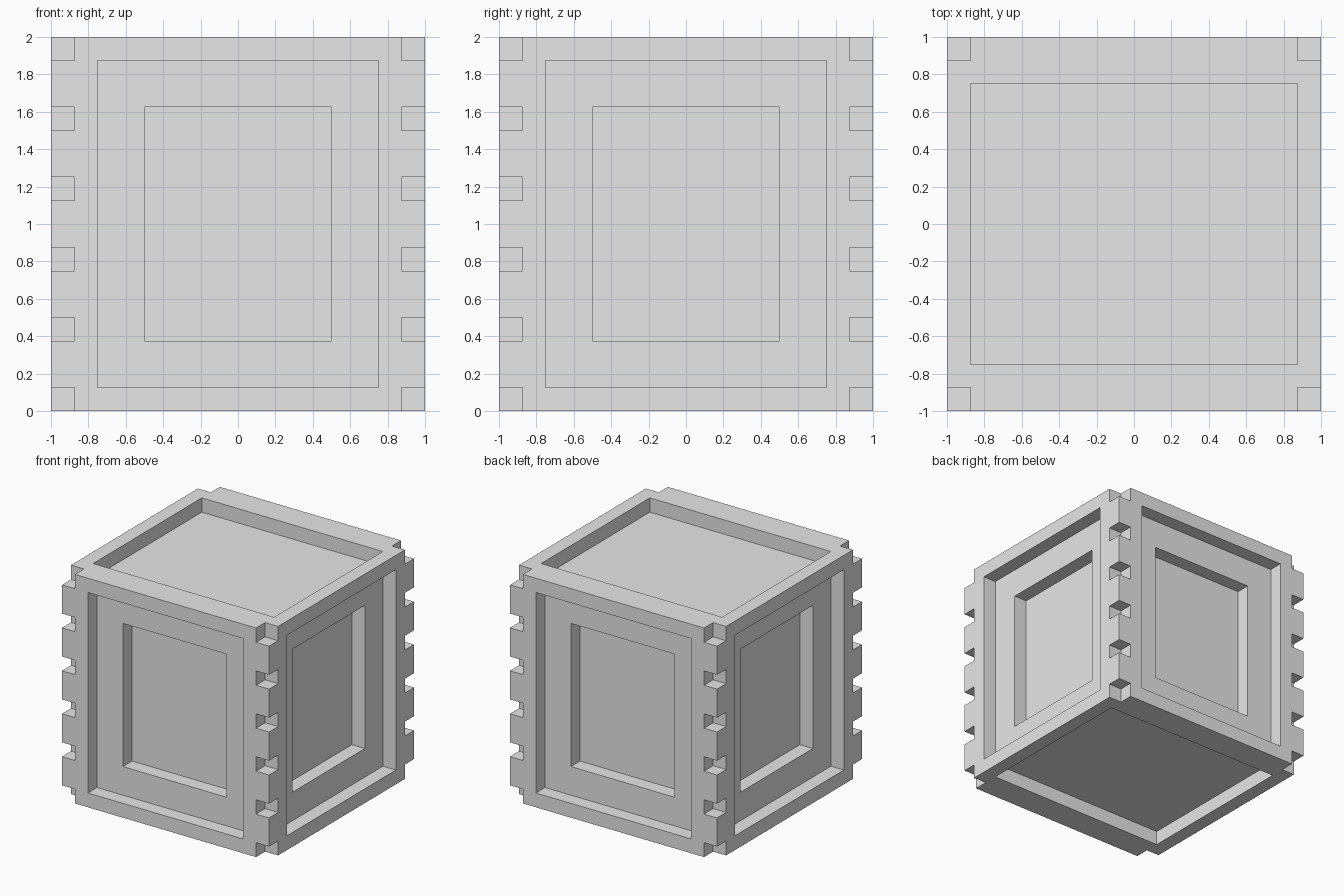
import bpy
import bmesh
from mathutils import Matrix, Vector

default = bpy.data.objects.get("Cube")
if default:
    bpy.data.objects.remove(default, do_unlink=True)

STEP = 0.125   # wall thickness, notch size and recess depth
OVER = 0.1     # how far cutters reach outside the crate


def add_box(bm, low, high):
    low, high = Vector(low), Vector(high)
    place = Matrix.Translation((low + high) / 2) @ Matrix.Diagonal((*(high - low), 1))
    bmesh.ops.create_cube(bm, size=1, matrix=place)


def make_object(name, bm):
    mesh = bpy.data.meshes.new(name)
    bm.to_mesh(mesh)
    bm.free()
    obj = bpy.data.objects.new(name, mesh)
    bpy.context.collection.objects.link(obj)
    return obj


def add_side_boxes(bm, half_width, bottom, top, floor):
    # The same box on each of the four sides
    for turn in range(4):
        side = bmesh.new()
        add_box(side, (-half_width, -1 - OVER, bottom), (half_width, -floor, top))
        side.transform(Matrix.Rotation(turn * 1.5707963268, 4, "Z"))
        temp = bpy.data.meshes.new("side_cut")
        side.to_mesh(temp)
        side.free()
        bm.from_mesh(temp)
        bpy.data.meshes.remove(temp)


# Solid crate body
bm = bmesh.new()
add_box(bm, (-1, -1, 0), (1, 1, 2))
crate = make_object("crate", bm)

# Outer recesses on the sides, top and underside
outer = bmesh.new()
add_side_boxes(outer, 0.75, STEP, 2 - STEP, 1 - STEP)
add_box(outer, (-0.875, -0.75, 2 - STEP), (0.875, 0.75, 2 + OVER))
add_box(outer, (-0.875, -0.75, -OVER), (0.875, 0.75, STEP))

# Deeper panels inside the side recesses
inner = bmesh.new()
add_side_boxes(inner, 0.5, 0.375, 1.625, 1 - 2 * STEP)

# Square notches up the four corner edges
notches = bmesh.new()
for sx in (-1, 1):
    for sy in (-1, 1):
        for i in range(6):
            z = i * 3 * STEP
            xs = sorted((sx * (1 - STEP), sx * (1 + OVER)))
            ys = sorted((sy * (1 - STEP), sy * (1 + OVER)))
            bottom = -OVER if i == 0 else z
            top = 2 + OVER if i == 5 else z + STEP
            add_box(notches, (xs[0], ys[0], bottom), (xs[1], ys[1], top))

# Cut everything out of the body
cutters = [make_object("recess_cutter", outer), make_object("panel_cutter", inner),
           make_object("notch_cutter", notches)]
for cutter in cutters:
    cutter.hide_render = True
    cut = crate.modifiers.new(cutter.name, "BOOLEAN")
    cut.operation = "DIFFERENCE"
    cut.solver = "EXACT"
    cut.object = cutter

# Keep the finished shape and drop the cutters
graph = bpy.context.evaluated_depsgraph_get()
finished = bpy.data.meshes.new_from_object(crate.evaluated_get(graph))
crate.modifiers.clear()
crate.data = finished
for cutter in cutters:
    bpy.data.objects.remove(cutter, do_unlink=True)

# Plain grey finish
grey = bpy.data.materials.new("light_grey")
grey.use_nodes = True
grey.diffuse_color = (0.8, 0.8, 0.8, 1)
grey.node_tree.nodes["Principled BSDF"].inputs["Base Color"].default_value = (0.8, 0.8, 0.8, 1)
crate.data.materials.clear()
crate.data.materials.append(grey)
